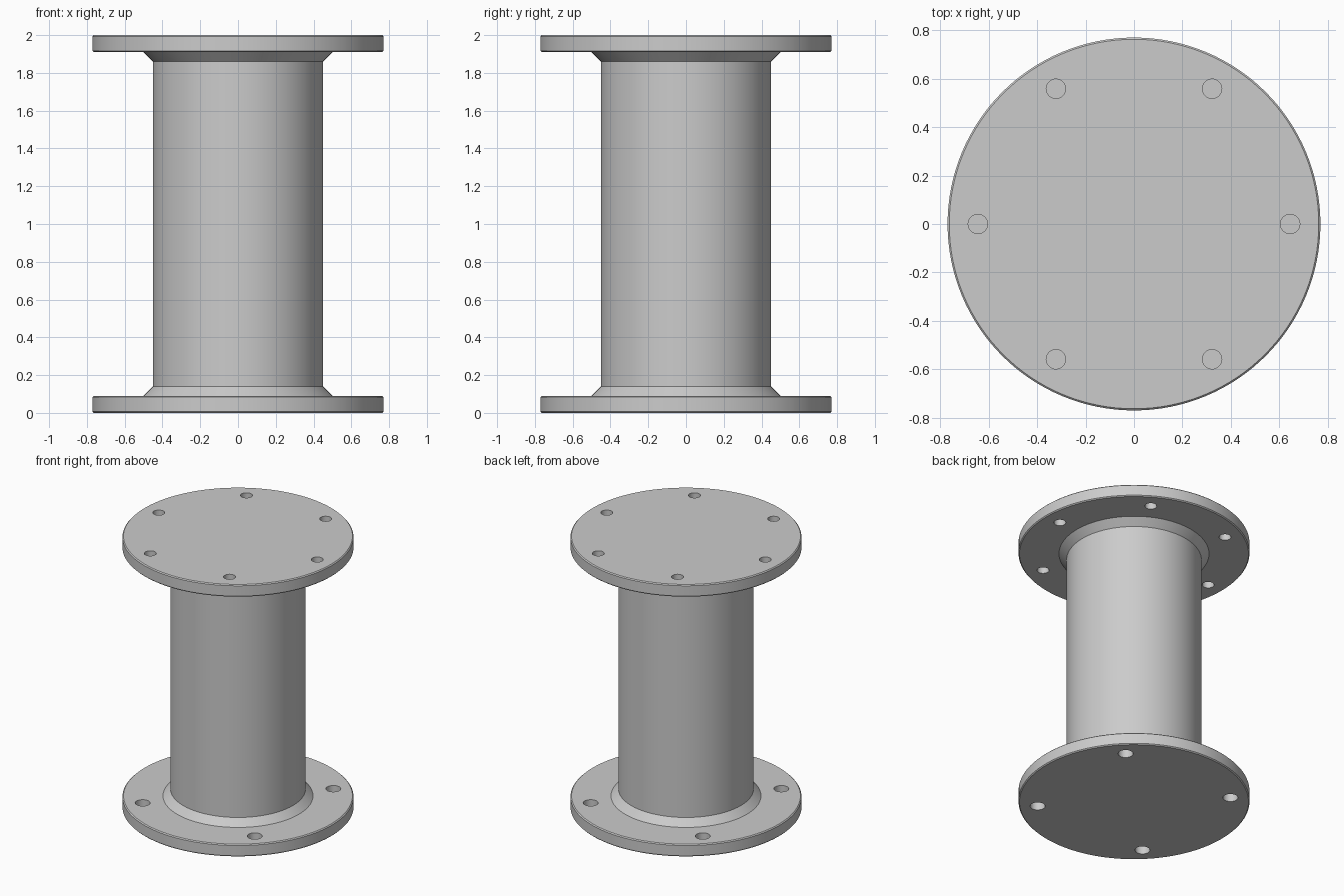
import bpy, bmesh, math
from mathutils import Matrix

if "Cube" in bpy.data.objects:
    bpy.data.objects.remove(bpy.data.objects["Cube"], do_unlink=True)

steel = bpy.data.materials.new("grey_steel")
steel.use_nodes = True
steel.diffuse_color = (0.6, 0.6, 0.6, 1)
steel.node_tree.nodes["Principled BSDF"].inputs["Base Color"].default_value = (0.6, 0.6, 0.6, 1)

HEIGHT, FLANGE, THICK, BEVEL = 2.0, 0.77, 0.09, 0.007
PIPE, WELD, BOLT_CIRCLE = 0.45, 0.05, 0.645


def new_object(name, bm):
    mesh = bpy.data.meshes.new(name)
    bmesh.ops.recalc_face_normals(bm, faces=bm.faces)
    bm.to_mesh(mesh)
    bm.free()
    mesh.materials.append(steel)
    obj = bpy.data.objects.new(name, mesh)
    bpy.context.collection.objects.link(obj)
    return obj


def lathe(name, profile, steps=128):
    """Turn a (radius, z) profile, closed on the axis, about z."""
    bm = bmesh.new()
    verts = [bm.verts.new((r, 0, z)) for r, z in profile]
    edges = [bm.edges.new(pair) for pair in zip(verts, verts[1:])]
    bmesh.ops.spin(bm, geom=verts + edges, cent=(0, 0, 0), axis=(0, 0, 1),
                   angle=math.tau, steps=steps)
    bmesh.ops.remove_doubles(bm, verts=bm.verts, dist=0.0001)
    return new_object(name, bm)


def smooth(obj):
    bpy.ops.object.select_all(action='DESELECT')
    obj.select_set(True)
    bpy.context.view_layer.objects.active = obj
    bpy.ops.object.shade_smooth_by_angle(angle=math.radians(30))


def drill(obj, count, start, radius, z):
    """Cut a ring of bolt holes through a flange."""
    bm = bmesh.new()
    for i in range(count):
        a = start + i * math.tau / count
        spot = Matrix.Translation((BOLT_CIRCLE * math.cos(a), BOLT_CIRCLE * math.sin(a), z))
        bmesh.ops.create_cone(bm, cap_ends=True, segments=32, radius1=radius,
                              radius2=radius, depth=THICK * 2, matrix=spot)
    cutter = new_object("hole_cutter", bm)
    cutter.hide_render = True
    mod = obj.modifiers.new("bolt_holes", 'BOOLEAN')
    mod.operation, mod.solver, mod.object = 'DIFFERENCE', 'EXACT', cutter
    bpy.context.view_layer.objects.active = obj
    bpy.ops.object.modifier_apply(modifier=mod.name)
    bpy.data.objects.remove(cutter, do_unlink=True)


# Flanges with bevelled rims: four holes below, six smaller ones above
for name, base, count, start, radius in (
        ("bottom_flange", 0, 4, math.pi / 4, 0.05),
        ("top_flange", HEIGHT - THICK, 6, 0, 0.04)):
    top = base + THICK
    flange = lathe(name, [(0, base), (FLANGE - BEVEL, base), (FLANGE, base + BEVEL),
                          (FLANGE, top - BEVEL), (FLANGE - BEVEL, top), (0, top)])
    drill(flange, count, start, radius, base + THICK / 2)
    smooth(flange)

# Pipe with a conical weld at each end
low, high = THICK, HEIGHT - THICK
smooth(lathe("pipe", [(0, low), (PIPE + WELD, low), (PIPE, low + WELD),
                      (PIPE, high - WELD), (PIPE + WELD, high), (0, high)]))
